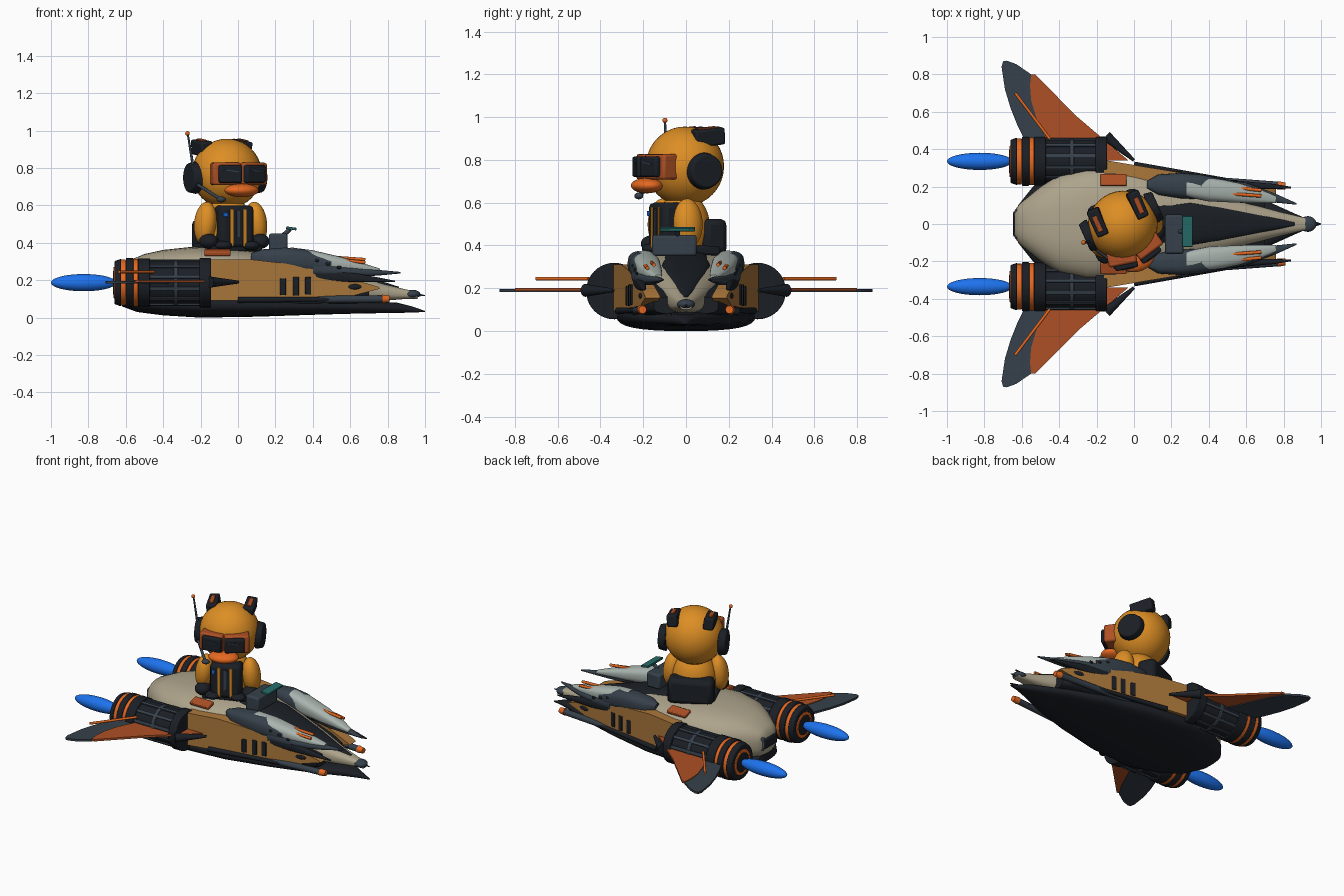
import bpy, bmesh, math
from mathutils import Matrix, Vector

if "Cube" in bpy.data.objects:
    bpy.data.objects.remove(bpy.data.objects["Cube"])

PAL = dict(fur=(.72, .27, .018), beige=(.42, .37, .26), brown=(.42, .19, .045), black=(.011, .014, .019),
           grey=(.037, .052, .07), mint=(.4, .46, .43), orange=(.78, .14, .015), rust=(.42, .08, .018),
           blue=(.012, .17, .85), teal=(.02, .15, .14))
MATS = {}
for k, c in PAL.items():
    MATS[k] = bpy.data.materials.new(k)
    MATS[k].diffuse_color = (*c, 1)
I = Matrix.Identity(4)


def add(name, bm, mat, M=I, bevel=0, angle=40):
    bmesh.ops.recalc_face_normals(bm, faces=bm.faces)
    me = bpy.data.meshes.new(name)
    bm.to_mesh(me)
    bm.free()
    me.polygons.foreach_set("use_smooth", [True] * len(me.polygons))
    me.set_sharp_from_angle(angle=math.radians(angle))
    me.materials.append(MATS[mat])
    ob = bpy.data.objects.new(name, me)
    bpy.context.collection.objects.link(ob)
    ob.matrix_world = M
    if bevel:
        b = ob.modifiers.new("bevel", 'BEVEL')
        b.width, b.segments = bevel, 2
    return ob


def box(name, c, size, mat, M=I, rot=I, bevel=.006):
    bm = bmesh.new()
    bmesh.ops.create_cube(bm, size=1)
    bm.transform(Matrix.Diagonal((*size, 1)))
    return add(name, bm, mat, M @ Matrix.Translation(c) @ rot, bevel)


def ball(name, c, r, mat, M=I, rot=I):
    bm = bmesh.new()
    bmesh.ops.create_uvsphere(bm, u_segments=32, v_segments=20, radius=1)
    bm.transform(Matrix.Diagonal((*r, 1)))
    return add(name, bm, mat, M @ Matrix.Translation(c) @ rot)


def rod(name, a, b, r1, mat, r2=None, M=I, seg=32, bevel=0):
    a, b = Vector(a), Vector(b)
    bm = bmesh.new()
    bmesh.ops.create_cone(bm, cap_ends=True, segments=seg, radius1=r1,
                          radius2=r1 if r2 is None else r2, depth=(b - a).length)
    q = (b - a).to_track_quat('Z', 'Y').to_matrix().to_4x4()
    return add(name, bm, mat, M @ Matrix.Translation((a + b) / 2) @ q, bevel)


def loft(name, secs, mat, p=.75, n=32, side=1):
    """Superellipse rings along x: (x, y centre, half width, z low, z high)."""
    bm, rings = bmesh.new(), []
    sg = lambda v: math.copysign(abs(v) ** p, v)
    for x, yc, w, lo, hi in secs:
        rings.append([bm.verts.new((x, side * (yc + w * sg(math.cos(t))),
                      (lo + hi) / 2 + (hi - lo) / 2 * sg(math.sin(t))))
                      for t in (2 * math.pi * i / n for i in range(n))])
    for A, B in zip(rings, rings[1:]):
        for i in range(n):
            bm.faces.new((A[i], A[(i + 1) % n], B[(i + 1) % n], B[i]))
    bm.faces.new(rings[0])
    bm.faces.new(rings[-1])
    return add(name, bm, mat)


def prism(name, pts, f, g, mat):
    """Solid between an outline mapped by f and the same outline mapped by g."""
    bm = bmesh.new()
    A = [bm.verts.new(f(*p)) for p in pts]
    B = [bm.verts.new(g(*p)) for p in pts]
    n = len(pts)
    for i in range(n):
        bm.faces.new((A[i], A[(i + 1) % n], B[(i + 1) % n], B[i]))
    bm.faces.new(A)
    bm.faces.new(B)
    return add(name, bm, mat, angle=30)


# hull: dark belly, beige upper body, dark side filler, deck and nose
loft("belly", [(-.62, 0, .1, .06, .12), (-.54, 0, .2, .03, .13), (-.4, 0, .28, .012, .14), (-.2, 0, .325, 0, .14),
               (.1, 0, .3, .005, .13), (.4, 0, .23, .015, .11), (.65, 0, .15, .022, .09), (.85, 0, .06, .025, .08),
               (.93, 0, .025, .027, .06), (1, 0, .003, .03, .036)], "black")
loft("upper_hull", [(-.64, 0, .07, .14, .25), (-.61, 0, .11, .1, .295), (-.5, 0, .2, .07, .34),
                    (-.4, 0, .265, .07, .362), (-.25, 0, .3, .07, .378), (-.1, 0, .3, .07, .374),
                    (.05, 0, .28, .07, .36), (.2, 0, .23, .07, .34), (.4, 0, .17, .07, .295), (.6, 0, .115, .08, .24),
                    (.78, 0, .065, .09, .18), (.9, 0, .037, .1, .15), (.96, 0, .028, .1, .14)], "beige")
loft("side_filler", [(-.3, 0, .3, .06, .27), (-.1, 0, .325, .06, .29), (.2, 0, .275, .06, .28), (.45, 0, .235, .06, .23),
                     (.62, 0, .2, .07, .19), (.7, 0, .15, .08, .16)], "black", p=.5)
loft("front_deck", [(.08, 0, .1, .3, .372), (.3, 0, .115, .25, .335), (.45, 0, .1, .2, .29), (.6, 0, .07, .16, .25),
                    (.75, 0, .035, .14, .2), (.86, 0, .01, .13, .165)], "black")
ball("nose_cap", (.93, 0, .125), (.045, .042, .024), "grey")
rod("nose_pin", (.95, 0, .122), (1, 0, .118), .01, "grey", .002)
box("rear_vent", (-.632, 0, .2), (.03, .14, .075), "black", bevel=.012)
box("rear_vent_frame", (-.625, 0, .2), (.03, .165, .1), "grey", bevel=.015)

panel = [(-.16, .09), (-.16, .31), (.06, .312), (.25, .29), (.5, .238), (.75, .165), (.76, .155), (.62, .118), (.35, .098)]
py = lambda x: .332 - .165 * (x + .1)
wing_rust = [(-.03, .34), (-.3, .57), (-.53, .8), (-.55, .8), (-.556, .74), (-.55, .66), (-.52, .56), (-.46, .44), (-.4, .34)]
wing_grey = [(-.3, .34), (-.4, .5), (-.5, .72), (-.55, .8), (-.63, .855), (-.68, .873), (-.7, .87), (-.708, .84),
             (-.69, .72), (-.66, .62), (-.62, .52), (-.57, .42), (-.55, .34)]

for s, tag in ((1, "left"), (-1, "right")):
    # side panels with slots
    prism(tag + "_side_panel", panel, lambda x, z: (x, s * py(x), z), lambda x, z: (x, s * (py(x) - .07), z), "brown")
    R = Matrix.Rotation(-s * .163, 4, 'Z')
    for x, z, h in ((.24, .165, .09), (.31, .167, .1), (.375, .17, .095)):
        box(tag + "_panel_slot", (x, s * py(x), z), (.032, .012, h), "black", rot=R, bevel=.004)
    ball(tag + "_panel_port", (.625, s * py(.625), .165), (.035, .008, .014), "black", rot=R)
    rod(tag + "_panel_rail", (.0, s * (py(0) + .002), .095), (.7, s * py(.7), .098), .016, "black", .01)
    # nose guns
    rod(tag + "_gun_barrel", (.25, s * .245, .095), (.79, s * .205, .1), .02, "grey")
    rod(tag + "_gun_tip", (.77, s * .206, .1), (.81, s * .203, .1), .023, "orange", .018)
    # fairings in front of the cockpit
    loft(tag + "_fairing_rear", [(.07, .21, .02, .3, .345), (.13, .21, .055, .27, .365), (.25, .205, .068, .25, .375),
                                 (.36, .198, .066, .24, .365), (.5, .185, .05, .23, .32)], "grey", side=s)
    loft(tag + "_fairing_front", [(.28, .195, .05, .27, .376), (.4, .185, .064, .25, .36), (.55, .168, .054, .24, .325),
                                  (.68, .147, .036, .24, .287), (.76, .13, .018, .24, .262)], "mint", side=s)
    loft(tag + "_fairing_spike", [(.4, .21, .045, .22, .3), (.6, .175, .045, .215, .27), (.75, .14, .025, .225, .255),
                                  (.87, .107, .004, .236, .244)], "grey", side=s)
    loft(tag + "_lower_spike", [(.3, .235, .025, .2, .27), (.55, .21, .022, .19, .25), (.75, .2, .014, .19, .215),
                                (.84, .195, .004, .19, .197)], "black", side=s)
    for dy in (0, .03):
        rod(tag + "_fairing_bar", (.47 + 2 * dy, s * (.165 + dy), .325 - dy / 2), (.68, s * (.15 + dy), .31 - dy / 2),
            .009, "orange", seg=12)
    for x in (.42, .48, .54):
        box(tag + "_fairing_vent", (x, s * (.248 - .15 * (x - .42)), .305 - .3 * (x - .42)), (.025, .012, .016), "black")
    box(tag + "_deck_trim", (-.11, s * .235, .348), (.14, .065, .025), "rust", rot=Matrix.Rotation(s * -.25, 4, 'X'))
    # engines
    e = lambda x: (x, s * .335, .187)
    tube = lambda n, a, b, r, m, r2=None, bv=.004: rod(tag + "_engine_" + n, e(a), e(b), r, m, r2, seg=40, bevel=bv)
    tube("core", -.15, -.6, .119, "black")
    tube("front_band", -.145, -.205, .132, "black")
    tube("rear_band", -.47, -.535, .13, "black")
    tube("middle_ring", -.32, -.345, .124, "grey")
    tube("ring_front", -.535, -.56, .127, "orange")
    tube("collar", -.56, -.6, .131, "black")
    tube("ring_rear", -.6, -.63, .123, "orange")
    tube("nozzle", -.625, -.66, .127, "black", .115)
    tube("nozzle_ring", -.64, -.665, .085, "orange")
    tube("nozzle_throat", -.64, -.668, .065, "black")
    for i in range(12):
        a = math.pi * (i + .5) / 6
        box(tag + "_engine_rib", (-.34, s * .335 + .12 * math.cos(a), .187 + .12 * math.sin(a)), (.28, .012, .018),
            "grey", rot=Matrix.Rotation(a, 4, 'X'), bevel=0)
    ball(tag + "_flame", (-.825, s * .335, .187), (.175, .046, .046), "blue")
    # wings
    prism(tag + "_wing_front", wing_rust, lambda x, y: (x, s * y, .202), lambda x, y: (x, s * y, .188), "rust")
    prism(tag + "_wing_rear", wing_grey, lambda x, y: (x, s * y, .197), lambda x, y: (x, s * y, .183), "grey")
    rod(tag + "_wing_root", (-.15, s * .47, .19), (.0, s * .34, .19), .03, "black", .008)
    rod(tag + "_wing_bar", (-.45, s * .455, .245), (-.635, s * .7, .245), .008, "orange", seg=12)

# console with screen
box("console", (.215, -.055, .4), (.1, .21, .1), "grey", bevel=.012)
box("console_screen", (.285, -.04, .477), (.055, .165, .014), "teal", rot=Matrix.Rotation(.15, 4, 'Y'), bevel=.003)
rod("screen_arm", (.23, -.04, .43), (.28, -.04, .474), .012, "grey")

# pilot, turned toward the front right
P = Matrix.Translation((-.06, -.005, 0)) @ Matrix.Rotation(math.radians(24), 4, 'Z')
ball("head", (0, 0, .77), (.188, .182, .186), "fur", P)
ball("torso", (0, -.01, .48), (.14, .125, .17), "fur", P)
box("seat_back", (0, .1, .44), (.29, .12, .17), "black", P, bevel=.03)
box("seat_base", (0, -.01, .375), (.3, .26, .05), "black", P, bevel=.015)
box("vest", (0, -.095, .485), (.2, .11, .23), "black", P, bevel=.025)
box("vest_zip", (0, -.152, .5), (.02, .008, .14), "grey", P, bevel=.002)
box("vest_light", (-.075, -.15, .55), (.022, .012, .022), "blue", P, bevel=.002)
for s in (1, -1):
    box("vest_stripe", (s * .038, -.15, .48), (.018, .01, .2), "fur", P, bevel=.002)
    ball("arm", (s * .148, -.05, .505), (.058, .07, .115), "fur", P, Matrix.Rotation(-s * .12, 4, 'Y'))
    ball("hand", (s * .15, -.1, .408), (.05, .055, .04), "black", P)
    ball("foot", (s * .08, -.13, .385), (.05, .05, .025), "black", P)
    rod("ear_muff", (s * .165, .02, .748), (s * .215, .02, .748), .088, "black", .078, M=P, bevel=.008)
    tilt = Matrix.Rotation(s * .12, 4, 'Y') @ Matrix.Rotation(.1, 4, 'X')
    box("ear", (s * .115, .068, .908), (.066, .15, .08), "black", P, tilt, bevel=.01)
    box("ear_inner", (s * .12, .06, .945), (.028, .09, .016), "rust", P, tilt, bevel=.003)
    box("goggle_lens", (s * .07, -.2, .768), (.125, .05, .095), "black", P, Matrix.Rotation(s * .22, 4, 'Z'), bevel=.01)
    box("goggle_glint", (s * .07, -.227, .785), (.07, .004, .006), "grey", P,
        Matrix.Rotation(s * .22, 4, 'Z') @ Matrix.Rotation(.15, 4, 'Y'), bevel=0)
    box("goggle_frame", (s * .075, -.155, .768), (.155, .085, .12), "rust", P, Matrix.Rotation(s * .22, 4, 'Z'), bevel=.012)
ball("beak", (0, -.195, .68), (.095, .07, .036), "orange", P)
rod("microphone_arm", (-.2, -.03, .72), (-.12, -.18, .635), .009, "grey", M=P, seg=12)
ball("microphone", (-.115, -.185, .632), (.026, .02, .016), "grey", P)
rod("antenna", (-.2, -.01, .8), (-.228, .0, .98), .008, "grey", .005, M=P, seg=12)
ball("antenna_tip", (-.23, .0, .985), (.012, .012, .012), "orange", P)

for m in bpy.data.materials:
    if m.users and not m.is_grease_pencil:
        m.use_nodes = True
        m.node_tree.nodes["Principled BSDF"].inputs["Base Color"].default_value = m.diffuse_color
